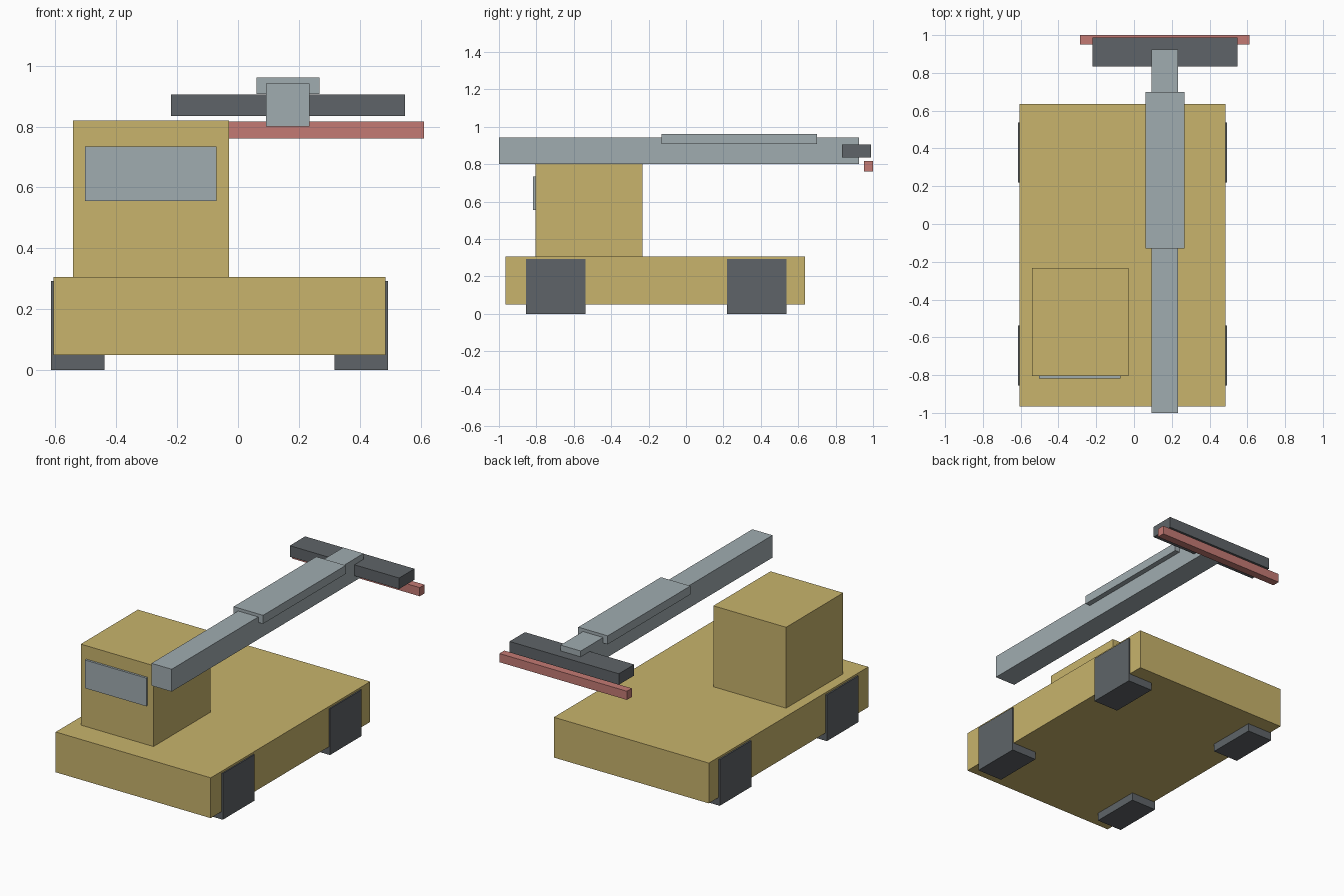
import bpy

if "Cube" in bpy.data.objects:
    bpy.data.objects.remove(bpy.data.objects["Cube"])


def material(name, rgb):
    m = bpy.data.materials.new(name)
    m.diffuse_color = (*rgb, 1)
    m.use_nodes = True
    m.node_tree.nodes["Principled BSDF"].inputs["Base Color"].default_value = m.diffuse_color
    return m


yellow = material("mustard yellow", (0.58, 0.456, 0.15))
steel = material("pale steel", (0.352, 0.413, 0.434))
dark = material("dark grey", (0.114, 0.127, 0.138))
red = material("dusty red", (0.552, 0.195, 0.174))


def box(name, x, y, z, mat):
    """Box from (min, max) ranges on each axis."""
    bpy.ops.mesh.primitive_cube_add(size=1, location=[(a + b) / 2 for a, b in (x, y, z)])
    ob = bpy.context.object
    ob.name = name
    ob.scale = [b - a for a, b in (x, y, z)]
    bpy.ops.object.transform_apply(location=False, rotation=False, scale=True)
    ob.data.materials.append(mat)
    return ob


# Vehicle body
box("chassis", (-0.605, 0.484), (-0.965, 0.635), (0.05, 0.306), yellow)
box("cab", (-0.541, -0.03), (-0.805, -0.232), (0.306, 0.82), yellow)
box("windscreen", (-0.502, -0.071), (-0.819, -0.805), (0.556, 0.735), steel)

# Block wheels, slightly proud of the chassis sides
for side, x in (("left", (-0.614, -0.438)), ("right", (0.316, 0.492))):
    for end, y in (("front", (-0.855, -0.537)), ("rear", (0.22, 0.538))):
        box(f"{end}_{side}_wheel", x, y, (0.0, 0.293), dark)

# Boom with its sleeve
box("boom", (0.092, 0.234), (-1.0, 0.925), (0.80, 0.942), steel)
box("boom_sleeve", (0.06, 0.267), (-0.13, 0.70), (0.907, 0.961), steel)

# Work head at the boom end
box("cross_bar", (-0.22, 0.548), (0.834, 0.988), (0.835, 0.905), dark)
box("bumper_rail", (-0.285, 0.611), (0.951, 1.0), (0.761, 0.816), red)
